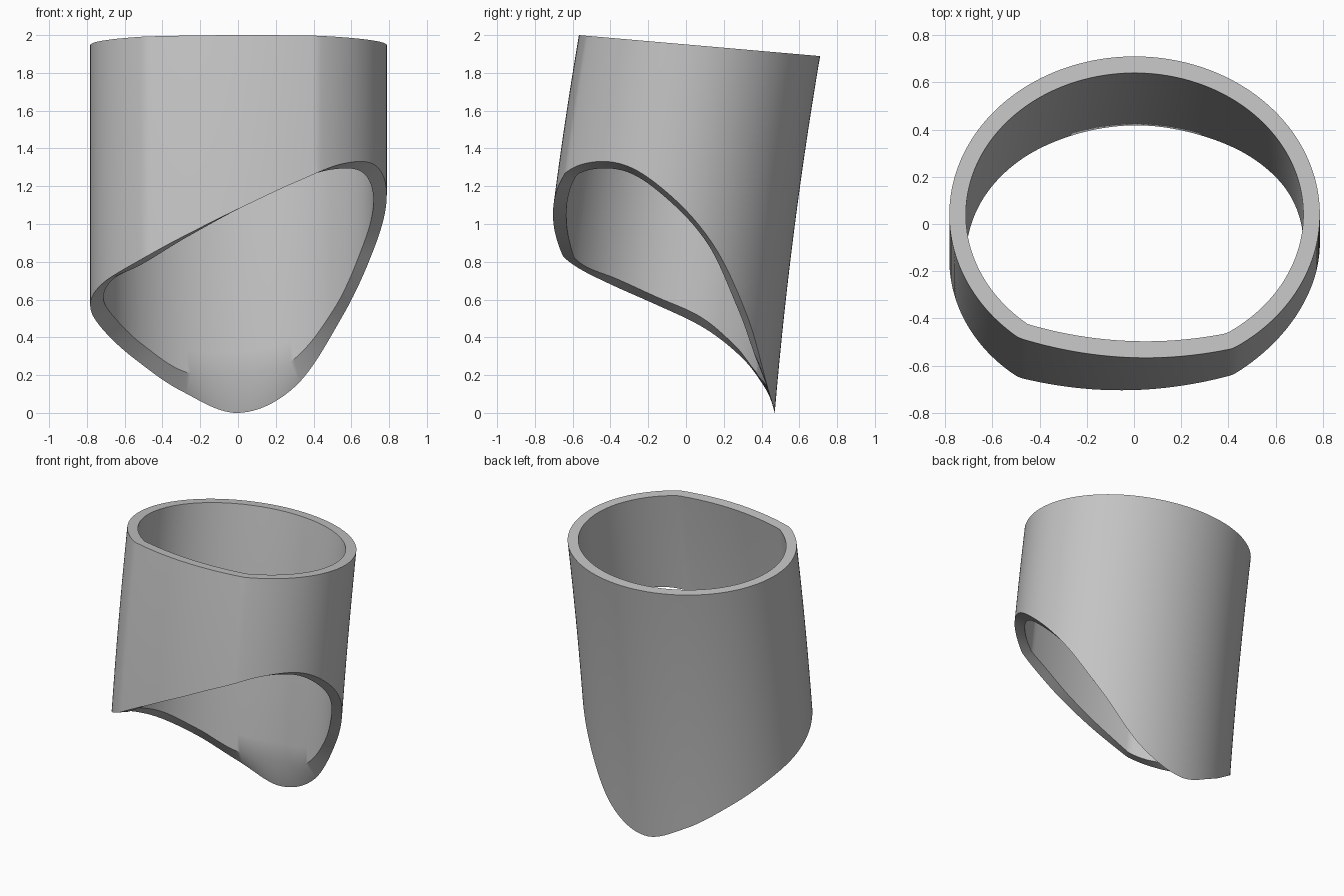
import bpy, bmesh, math

cube = bpy.data.objects.get("Cube")
if cube:
    bpy.data.objects.remove(cube, do_unlink=True)

SIDES = 192
ROWS = 14

# Height of the cut lower rim on the outer wall, every 22.5 degrees from +x
RIM = [1.15, 0.89, 0.52, 0.14, 0.0, 0.115, 0.29, 0.45,
       0.57, 0.68, 0.79, 0.93, 1.08, 1.22, 1.32, 1.31]
# How far the inner edge of the rim sits above the outer edge
BEVEL = [-0.03, 0.0, 0.03, 0.13, 0.21, 0.1, 0.07, 0.06,
         0.04, 0.03, 0.0, 0.0, 0.0, 0.0, -0.03, -0.04]


def loop_sample(values, u):
    """Smooth closed interpolation through evenly spaced values, u in 0..1."""
    n = len(values)
    i = int(u * n)
    f = u * n - i
    a, b, c, d = (values[(i + k) % n] for k in (-1, 0, 1, 2))
    return b + 0.5 * f * (c - a + f * (2*a - 5*b + 4*c - d + f * (3*(b - c) + d - a)))


def lean(depth):
    """Forward drift of the wall with distance below the top."""
    return 0.17 * depth - 0.0227 * depth ** 2


def wall_column(u, inset):
    """Points from the top rim to the lower rim at one angle."""
    t = u * math.tau
    x = 0.0025 + (0.785 - inset) * math.cos(t)
    y = 0.04 + (0.67 - inset) * math.sin(t)
    # Flattened front panel
    y = max(y, -0.567 + inset + 0.29 * (x - 0.05) ** 2)
    top = 2.0 - 0.087 * (y + 0.567)
    bottom = loop_sample(RIM, u) + (loop_sample(BEVEL, u) if inset else 0.0)
    points = []
    for r in range(ROWS + 1):
        depth = (top - bottom) * r / ROWS
        points.append((x, y - lean(depth), top - depth))
    return points


# Sleeve: outer wall down, inner wall back up, closed around
bm = bmesh.new()
columns = []
for s in range(SIDES):
    u = s / SIDES
    profile = wall_column(u, 0.0) + wall_column(u, 0.07)[::-1]
    columns.append([bm.verts.new(p) for p in profile])
count = len(columns[0])
for s in range(SIDES):
    a, b = columns[s], columns[(s + 1) % SIDES]
    for k in range(count):
        m = (k + 1) % count
        bm.faces.new((a[k], a[m], b[m], b[k]))
bmesh.ops.recalc_face_normals(bm, faces=bm.faces)
mesh = bpy.data.meshes.new("slanted_sleeve")
bm.to_mesh(mesh)
bm.free()
sleeve = bpy.data.objects.new("slanted_sleeve", mesh)
bpy.context.collection.objects.link(sleeve)

# Plain grey material
grey = bpy.data.materials.new("plain_grey")
grey.use_nodes = True
colour = (0.55, 0.55, 0.55, 1.0)
grey.diffuse_color = colour
grey.node_tree.nodes["Principled BSDF"].inputs["Base Color"].default_value = colour
mesh.materials.append(grey)

# Smooth walls, sharp rims
bpy.ops.object.select_all(action='DESELECT')
sleeve.select_set(True)
bpy.context.view_layer.objects.active = sleeve
bpy.ops.object.shade_smooth_by_angle(angle=math.radians(35))
